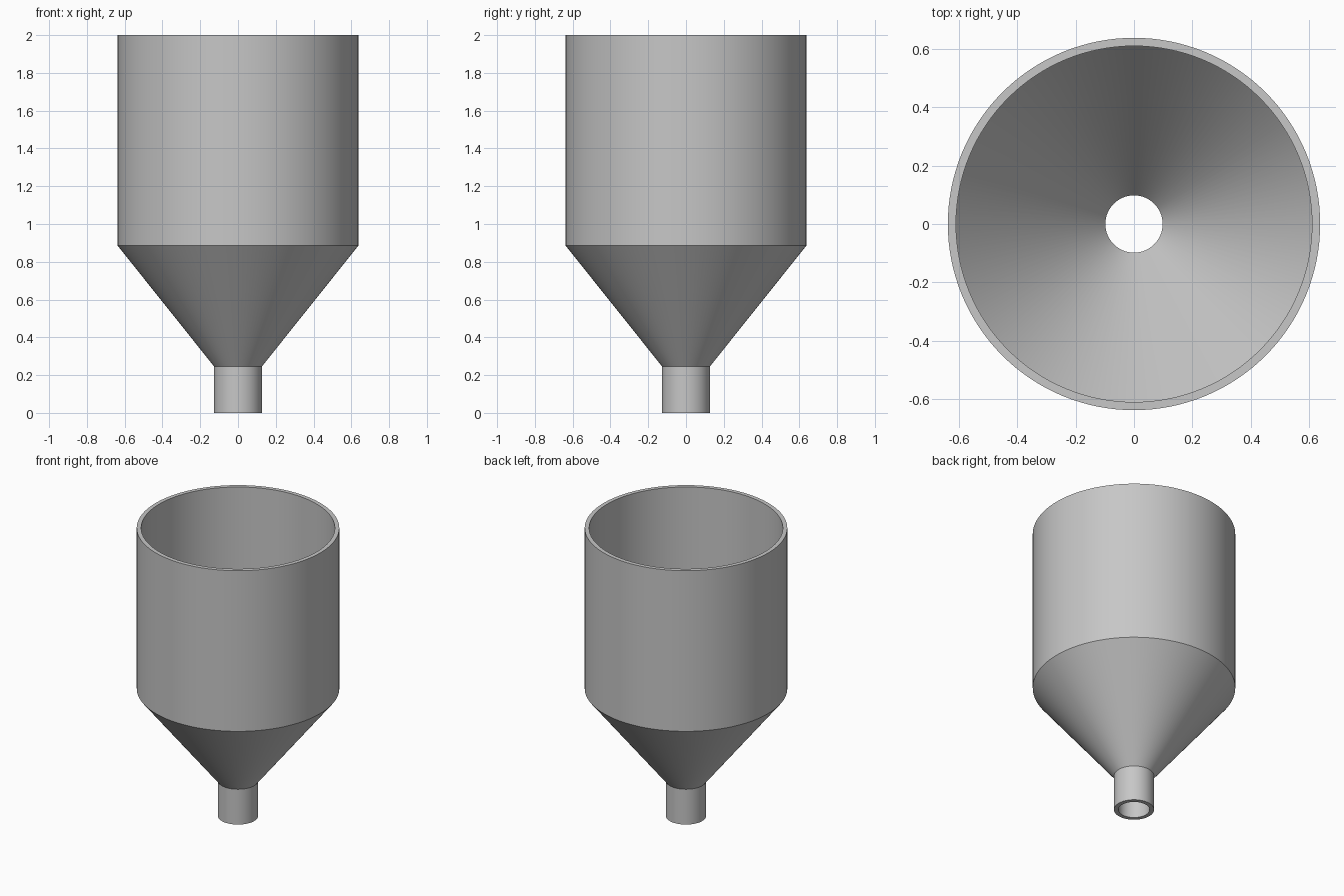
import bpy
import bmesh
import math

cube = bpy.data.objects.get("Cube")
if cube:
    bpy.data.objects.remove(cube, do_unlink=True)

# Dimensions
SEGMENTS = 128
BODY_R, SPOUT_R, WALL = 0.637, 0.126, 0.028
SPOUT_TOP, CONE_TOP, RIM = 0.245, 0.885, 2.0

# Plain grey material
GREY = (0.57, 0.57, 0.57, 1.0)
grey = bpy.data.materials.new("plain_grey")
grey.use_nodes = True
grey.diffuse_color = GREY
grey.node_tree.nodes["Principled BSDF"].inputs["Base Color"].default_value = GREY


def revolve(name, profile, material):
    """Turn a closed (radius, height) profile around z."""
    bm = bmesh.new()
    verts = [bm.verts.new((r, 0, z)) for r, z in profile]
    edges = [bm.edges.new((v, verts[(i + 1) % len(verts)]))
             for i, v in enumerate(verts)]
    bmesh.ops.spin(bm, geom=verts + edges, cent=(0, 0, 0), axis=(0, 0, 1),
                   angle=math.tau, steps=SEGMENTS, use_duplicate=False)
    bmesh.ops.remove_doubles(bm, verts=bm.verts[:], dist=1e-5)
    bmesh.ops.recalc_face_normals(bm, faces=bm.faces[:])
    mesh = bpy.data.meshes.new(name)
    bm.to_mesh(mesh)
    bm.free()
    mesh.materials.append(material)
    obj = bpy.data.objects.new(name, mesh)
    bpy.context.collection.objects.link(obj)
    bpy.ops.object.select_all(action="DESELECT")
    obj.select_set(True)
    bpy.context.view_layer.objects.active = obj
    bpy.ops.object.shade_smooth_by_angle(angle=math.radians(25))
    return obj


# Hollow hopper: spout, cone and barrel in one continuous wall
outer = [(SPOUT_R, 0), (SPOUT_R, SPOUT_TOP), (BODY_R, CONE_TOP), (BODY_R, RIM)]
inner = [(r - WALL, z) for r, z in reversed(outer)]
revolve("funnel_hopper", outer + inner, grey)
